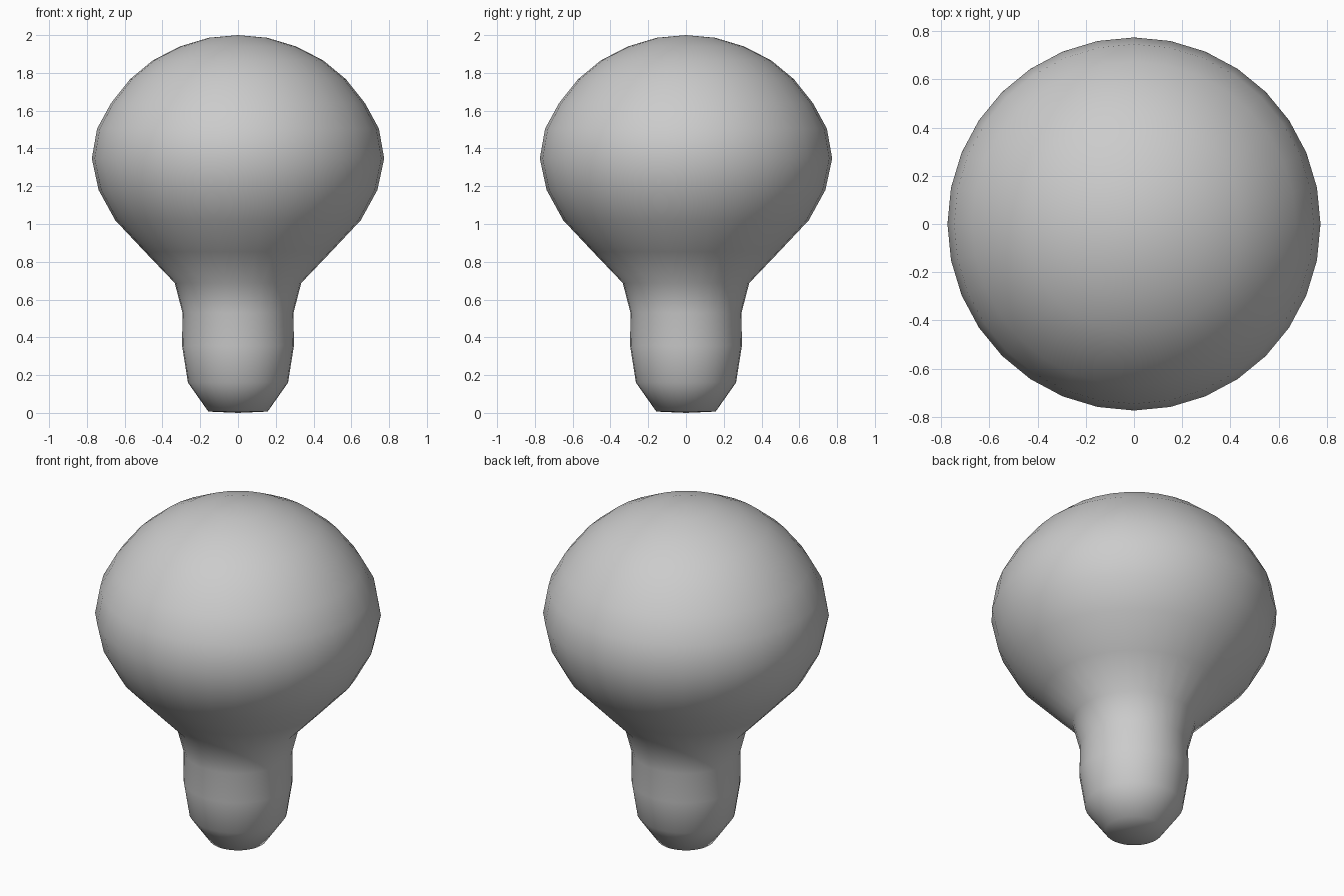
import bpy, bmesh
from math import acos, pi

if "Cube" in bpy.data.objects:
    bpy.data.objects.remove(bpy.data.objects["Cube"])

# Profile of the bulb from top pole to bottom pole: (radius, height)
PROFILE = [
    (0.0, 2.0), (0.155, 1.986), (0.307, 1.94), (0.45, 1.867), (0.571, 1.767),
    (0.672, 1.64), (0.746, 1.505), (0.774, 1.347), (0.738, 1.18),
    (0.65, 1.02), (0.493, 0.853), (0.335, 0.688), (0.294, 0.53),
    (0.296, 0.355), (0.265, 0.16), (0.157, 0.007), (0.0, 0.0),
]
RINGS = len(PROFILE) - 1

# Bulb: a round sphere whose rings are pulled onto the profile
bm = bmesh.new()
bmesh.ops.create_uvsphere(bm, u_segments=32, v_segments=RINGS, radius=1.0)
for v in bm.verts:
    ring = round(acos(max(-1.0, min(1.0, v.co.z))) / pi * RINGS)
    radius, height = PROFILE[ring]
    flat = v.co.xy.length
    scale = radius / flat if flat > 1e-4 else 0.0
    v.co = (v.co.x * scale, v.co.y * scale, height)
for f in bm.faces:
    f.smooth = True

mesh = bpy.data.meshes.new("bulb")
bm.to_mesh(mesh)
bm.free()
bulb = bpy.data.objects.new("bulb", mesh)
bpy.context.collection.objects.link(bulb)
